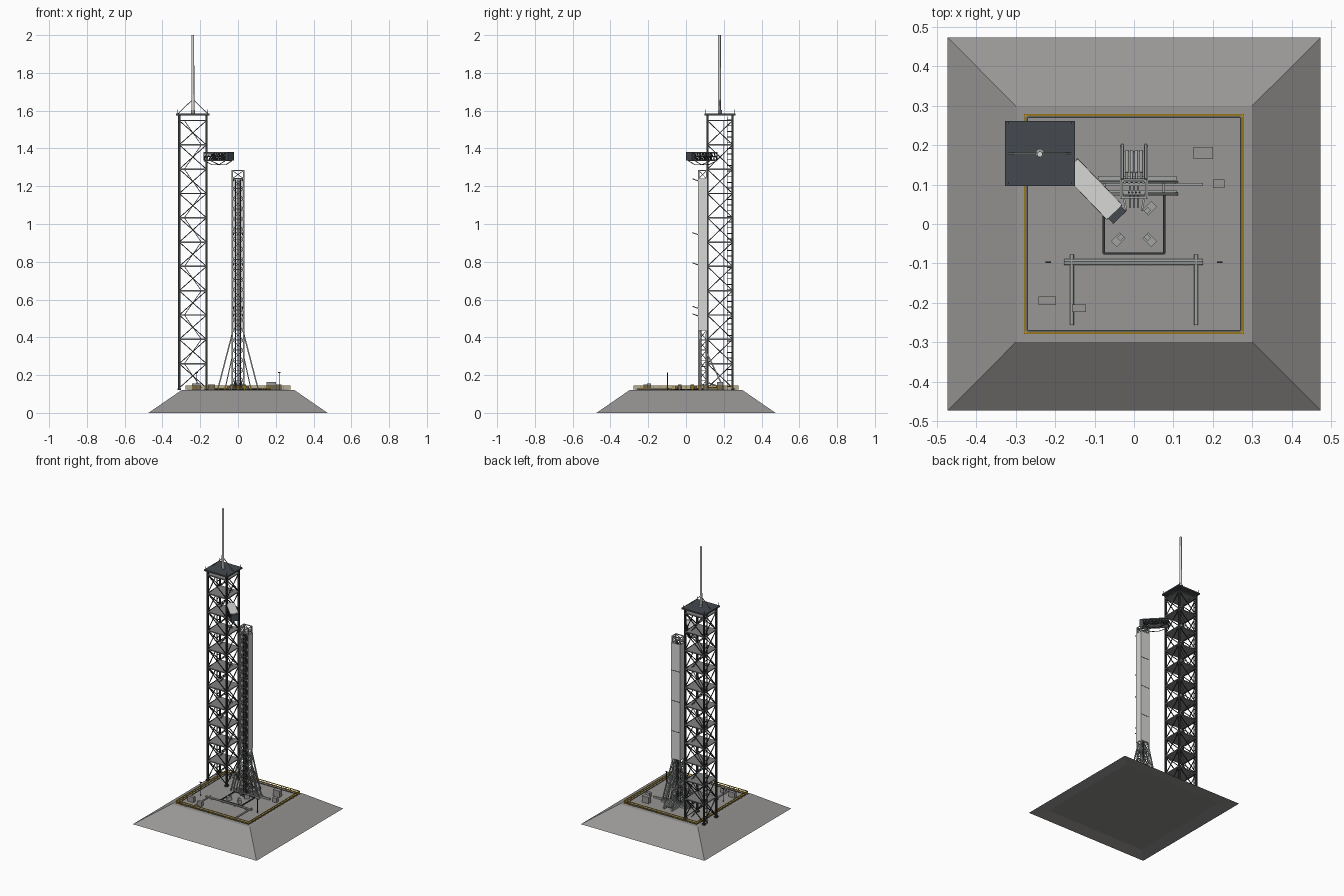
import bpy, bmesh
from math import radians
from mathutils import Matrix, Vector

if "Cube" in bpy.data.objects:
    bpy.data.objects.remove(bpy.data.objects["Cube"])


def material(name, r, g, b):
    m = bpy.data.materials.new(name)
    m.use_nodes = True
    m.diffuse_color = (r, g, b, 1)
    m.node_tree.nodes["Principled BSDF"].inputs["Base Color"].default_value = (r, g, b, 1)
    return m


CONCRETE = material("concrete", .315, .31, .3)
UNDERSIDE = material("underside_concrete", .26, .255, .245)
DARK = material("dark_steel", .035, .038, .042)
DECK = material("roof_plate", .058, .066, .077)
FLOOR = material("floor_grating", .22, .22, .22)
STEEL = material("grey_steel", .36, .37, .37)
PANEL = material("light_panel", .68, .69, .67)
YELLOW = material("safety_yellow", .8, .48, .03)


class Part:
    """Collects bars, boxes and rods into one named object."""

    def __init__(self, name, mat):
        self.name, self.mat, self.bm = name, mat, bmesh.new()

    def box(self, center, size, turn=0):
        m = (Matrix.Translation(center) @ Matrix.Rotation(radians(turn), 4, 'Z')
             @ Matrix.Diagonal((*size, 1)))
        bmesh.ops.create_cube(self.bm, size=1, matrix=m)

    def frame(self, p, q):
        p, q = Vector(p), Vector(q)
        d = q - p
        return (Matrix.Translation((p + q) / 2)
                @ d.to_track_quat('Z', 'Y').to_matrix().to_4x4()), d.length

    def bar(self, p, q, w):
        m, length = self.frame(p, q)
        bmesh.ops.create_cube(self.bm, size=1, matrix=m @ Matrix.Diagonal((w, w, length, 1)))

    def rod(self, p, q, r1, r2=None, sides=20):
        m, length = self.frame(p, q)
        bmesh.ops.create_cone(self.bm, cap_ends=True, segments=sides, radius1=r1,
                              radius2=r1 if r2 is None else r2, depth=length, matrix=m)

    def done(self, smooth=False):
        mesh = bpy.data.meshes.new(self.name)
        self.bm.to_mesh(mesh)
        self.bm.free()
        mesh.materials.append(self.mat)
        ob = bpy.data.objects.new(self.name, mesh)
        bpy.context.collection.objects.link(ob)
        if smooth:
            bpy.ops.object.select_all(action='DESELECT')
            ob.select_set(True)
            bpy.context.view_layer.objects.active = ob
            bpy.ops.object.shade_smooth_by_angle(angle=radians(35))
        return ob


def corners(cx, cy, hx, hy):
    return [(cx + sx * hx, cy + sy * hy) for sx, sy in ((-1, -1), (1, -1), (1, 1), (-1, 1))]


def lattice(part, ring, z0, z1, w, sides=(0, 1, 2, 3)):
    """One bay: a top bar and crossed diagonals on the chosen sides."""
    for i in sides:
        a, b = ring[i], ring[(i + 1) % 4]
        part.bar((*a, z1), (*b, z1), w * 1.3)
        part.bar((*a, z0), (*b, z1), w)
        part.bar((*b, z0), (*a, z1), w)


GROUND = .12

# Sloped concrete mound with a shallow inset underside
mound = Part("pad_mound", CONCRETE)
low = [mound.bm.verts.new((x, y, 0)) for x, y in corners(0, 0, .474, .474)]
top = [mound.bm.verts.new((x, y, GROUND)) for x, y in corners(0, 0, .3, .3)]
under = [mound.bm.verts.new((x, y, .01)) for x, y in corners(0, 0, .385, .385)]
mound.bm.faces.new(top)
mound.bm.faces.new(under[::-1]).material_index = 1
for i in range(4):
    j = (i + 1) % 4
    mound.bm.faces.new((low[i], low[j], top[j], top[i]))
    mound.bm.faces.new((low[j], low[i], under[i], under[j]))
mound.done().data.materials.append(UNDERSIDE)

# Perimeter kerb and safety railing
kerb, rail = Part("pad_kerb", DARK), Part("safety_railing", YELLOW)
inner, outer = corners(0, 0, .271, .271), corners(0, 0, .277, .277)
for i in range(4):
    j = (i + 1) % 4
    kerb.bar((*inner[i], GROUND + .001), (*inner[j], GROUND + .001), .003)
    for z in (.131, .143):
        rail.bar((*outer[i], z), (*outer[j], z), .0042)
    a, b = Vector((*outer[i], GROUND)), Vector((*outer[j], GROUND))
    for k in range(16):
        p = a.lerp(b, k / 16)
        rail.bar(p, p + Vector((0, 0, .025)), .0035)
kerb.done()
rail.done()

# Service tower
TX, TY, BASE, BAY, BAYS = -.239, .18, .132, .1287, 11
ring = corners(TX, TY, .072, .067)
tower, floors = Part("tower_frame", DARK), Part("tower_floors", FLOOR)
for x, y in ring:
    tower.bar((x, y, GROUND), (x, y, 1.578), .011)
    tower.box((x, y, GROUND + .005), (.02, .02, .01))
for k in range(BAYS):
    z = BASE + k * BAY
    lattice(tower, ring, z, z + BAY, .0045)
    floors.box((TX, TY, z + BAY), (.152, .142, .007))
tower.done()
floors.done()

# Stair flights and caged ladder
stairs, ladder = Part("tower_stairs", FLOOR), Part("tower_ladder", DARK)
for k in range(BAYS):
    z, s = BASE + k * BAY, 1 if k % 2 else -1
    for y in (.198, .218):
        stairs.bar((TX - s * .045, y, z), (TX + s * .045, y, z + BAY), .0035)
for y in (.218, .244):
    ladder.bar((-.314, y, GROUND), (-.314, y, 1.57), .004)
for k in range(48):
    z = .14 + k * .03
    ladder.bar((-.314, .218, z), (-.314, .25, z), .004)
stairs.done()
ladder.done()

# Roof deck with edge posts and lightning mast
roof = Part("tower_roof", DECK)
roof.box((TX, .1795, 1.58), (.178, .165, .01))
for x, y in corners(TX, TY, .08, .076):
    roof.bar((x, y, 1.58), (x, y, 1.605), .0025)
roof.done()
mast = Part("lightning_mast", PANEL)
mast.rod((TX, TY - .003, 1.582), (TX, TY - .003, 2), .008, .007)
mast.done(smooth=True)
stays = Part("mast_stays", STEEL)
for s in (-1, 1):
    stays.bar((TX, TY, 1.66), (TX + s * .078, TY, 1.585), .004)
stays.rod((TX, TY, 1.583), (TX, TY, 1.603), .011)
stays.done(smooth=True)

# Access arm: dark side trusses, pale roof, grey floor, end room
start, end = Vector((-.162, .147, 0)), Vector((-.05, .03, 0))
along = (end - start).normalized()
side = Vector((-along.y, along.x, 0)) * .025
mid, span = start.lerp(end, .5), (end - start).length
arm = Part("arm_truss", DARK)


def arm_point(t, s, z):
    return start.lerp(end, t) + side * s + Vector((0, 0, z))


for s in (-1, 1):
    for z in (1.338, 1.357, 1.375):
        arm.bar(arm_point(0, s, z), arm_point(1, s, z), .005)
    for k in range(8):
        t, u = k / 8, (k + 1) / 8
        arm.bar(arm_point(t, s, 1.338), arm_point(t, s, 1.375), .004)
        arm.bar(arm_point(t, s, 1.338), arm_point(u, s, 1.375), .003)
    for t, z0, u, z1 in ((0, 1.335, .4, 1.313), (.4, 1.313, .7, 1.313), (.7, 1.313, 1, 1.335)):
        arm.bar(arm_point(t, s, z0), arm_point(u, s, z1), .003)
arm.done()
for name, mat, z, width in (("arm_roof", PANEL, 1.379, .054), ("arm_floor", STEEL, 1.337, .05)):
    plate = Part(name, mat)
    plate.box((mid.x, mid.y, z), (span, width, .005), -46)
    plate.done()
room = Part("arm_end_room", DECK)
room.box((-.045, .025, 1.358), (.025, .045, .045), -46)
room.done()

# Erector mast: posts, lattice, cladding on sides and back
EY, HX, HY = .088, .03, .021
ering = corners(0, EY, HX, HY)
erector, clad = Part("erector_frame", STEEL), Part("erector_cladding", PANEL)
for x, y in ering:
    erector.bar((x, y, GROUND), (x, y, 1.285), .007)
for k in range(6):
    z = GROUND + k * .053
    lattice(erector, ering, z, z + .053, .0035)
for k in range(15):
    z = .438 + k * .0535
    lattice(erector, ering, z, z + .0535, .0035, sides=(0,))
lattice(erector, ering, 1.24, 1.283, .0035)
for s in (-1, 1):
    clad.box((s * (HX + .003), EY, .84), (.004, .05, .8))
clad.box((0, EY + HY + .003, .84), (.068, .004, .8))
clad.done()

# Spreading legs, rear braces and base beams
for s in (-1, 1):
    for y in (EY - .012, EY + .018):
        erector.bar((s * .03, y, .42), (s * .108, y, GROUND), .007)
        erector.bar((s * .03, y, .3), (s * .07, y, GROUND), .005)
    erector.bar((s * .075, EY - .012, .245), (s * .075, EY + .018, .245), .004)
    erector.bar((s * .03, EY + HY, .32), (s * .03, .2, GROUND + .01), .007)
    erector.box((s * .03, .15, GROUND + .008), (.01, .1, .016))
    erector.box((.008, EY + .01 + s * .018, GROUND + .006), (.2, .012, .012))
erector.box((.045, .1, GROUND + .008), (.26, .008, .012))
erector.done()

# Service lines up the open front, seam bands and holding clamps
lines, clamps = Part("erector_lines", DARK), Part("erector_clamps", STEEL)
for x in (-.013, -.004, .005, .014):
    lines.rod((x, EY - .008, GROUND), (x, EY - .008, 1.235), .003, sides=6)
for z in (.63, .84, 1.05):
    lines.box((0, EY + HY + .004, z), (.064, .004, .004))
for z in (.52, .56, .79, .95, 1.235):
    for s in (-1, 1):
        clamps.bar((s * .026, .068, z - .008), (s * .02, .035, z + .004), .005)
lines.done()
clamps.done()

# Hydraulic rams behind the erector
rams = Part("hydraulic_rams", STEEL)
for x in (-.018, -.006, .006, .018):
    rams.rod((x, .185, GROUND + .012), (x, .13, GROUND + .035), .0045)
    rams.rod((x, .13, GROUND + .035), (x, .105, GROUND + .045), .003)
rams.done(smooth=True)

# Launch mount frame with hold-down blocks
mount, holds = Part("launch_mount", DARK), Part("hold_down_blocks", STEEL)
mring = corners(0, 0, .077, .075)
for i in range(4):
    mount.bar((*mring[i], GROUND + .003), (*mring[(i + 1) % 4], GROUND + .003), .006)
for x, y, turn in ((-.04, -.04, 45), (.04, -.04, 135), (.04, .04, 225)):
    holds.box((x, y, GROUND + .012), (.032, .02, .024), turn)
    holds.box((x * .85, y * .85, GROUND + .026), (.014, .012, .008), turn)
for x in (-.01, 0, .01):
    mount.rod((x, .04, GROUND + .006), (x, .1, GROUND + .006), .002, sides=6)
mount.done()
holds.done()

# Water pipes across the pad
pipes = Part("water_pipes", STEEL)
for y in (-.093, -.1):
    pipes.rod((-.178, y, GROUND + .009), (.175, y, GROUND + .009), .004)
for s in (-1, 1):
    pipes.rod((s * .158, -.257, GROUND + .008), (s * .158, -.077, GROUND + .008), .005)
for x in (-.13, -.045, .045, .13):
    pipes.box((x, -.097, GROUND + .005), (.005, .016, .01))
pipes.done(smooth=True)

# Equipment cabinets and lamp posts
cabinets, posts = Part("equipment_cabinets", CONCRETE), Part("lamp_posts", DARK)
for x, y, w, d, h in ((-.22, -.195, .045, .022, .036), (-.14, -.214, .036, .02, .03),
                      (.176, .18, .05, .03, .044), (.215, .102, .03, .022, .03)):
    cabinets.box((x, y, GROUND + h / 2), (w, d, h))
for s in (-1, 1):
    posts.rod((s * .218, -.097, GROUND), (s * .218, -.097, .212), .0025, sides=6)
    posts.box((s * .218, -.097, .214), (.014, .004, .006))
cabinets.done()
posts.done()
